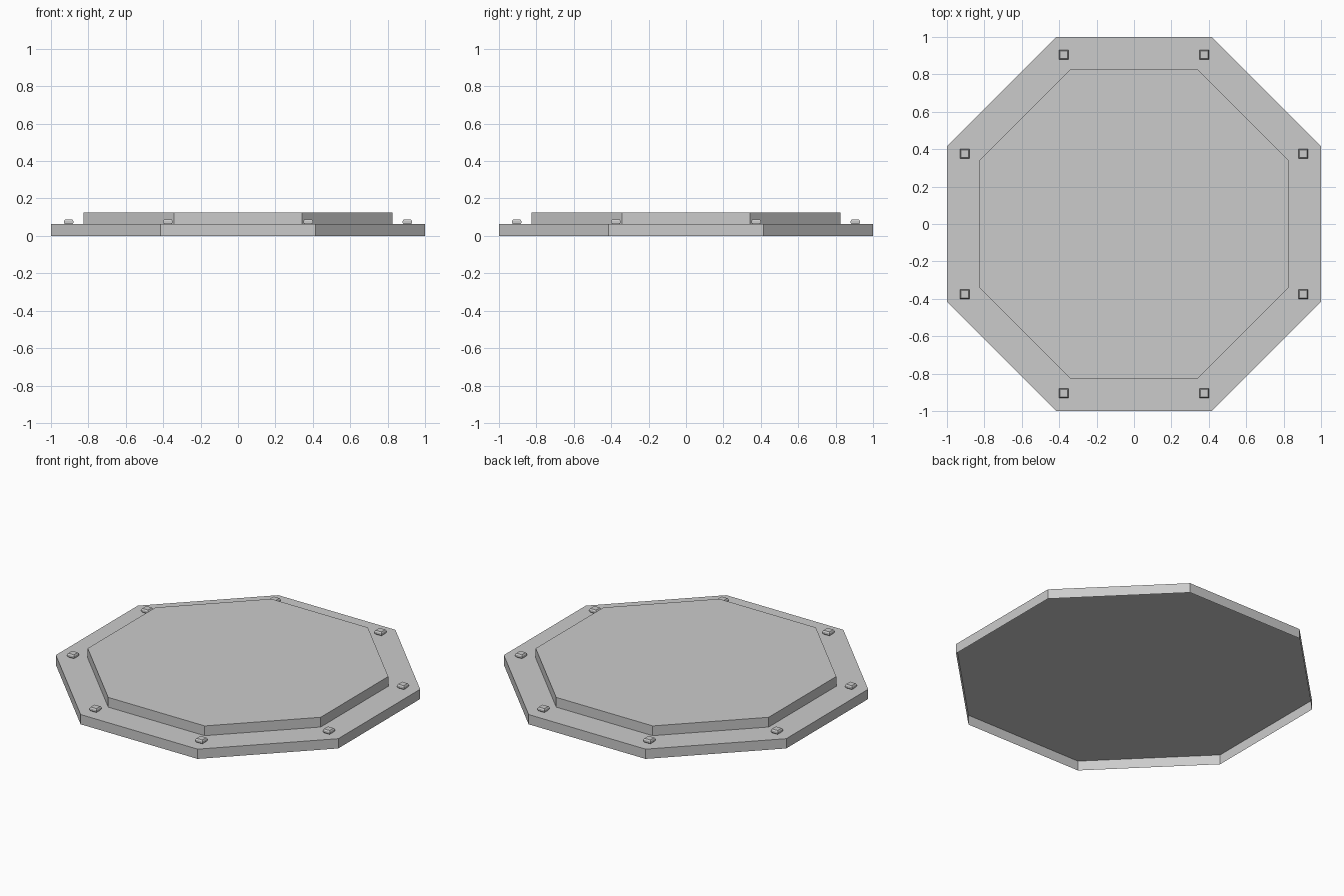
import bpy
import bmesh
import math

if "Cube" in bpy.data.objects:
    bpy.data.objects.remove(bpy.data.objects["Cube"])

SIDES = 8
HALF_STEP = math.pi / SIDES


def open_stack(name, sides, profile, x=0.0, y=0.0):
    """Polygonal shell from (apothem, height) rings, capped on top and open below."""
    bm = bmesh.new()
    half = math.pi / sides
    rings = []
    for apothem, z in profile:
        r = apothem / math.cos(half)
        rings.append([bm.verts.new((r * math.cos(half * (2 * k + 1)),
                                    r * math.sin(half * (2 * k + 1)), z))
                      for k in range(sides)])
    for low, high in zip(rings, rings[1:]):
        for k in range(sides):
            n = (k + 1) % sides
            bm.faces.new((low[k], low[n], high[n], high[k]))
    bm.faces.new(rings[-1])
    mesh = bpy.data.meshes.new(name)
    bm.to_mesh(mesh)
    bm.free()
    ob = bpy.data.objects.new(name, mesh)
    ob.location = (x, y, 0)
    bpy.context.collection.objects.link(ob)


# Two stacked octagonal plates, hollow underneath
open_stack("base_plate", SIDES, [(1.0, 0.0), (1.0, 0.0625)])
open_stack("raised_platform", SIDES, [(0.825, 0.0625), (0.825, 0.125)])

# Square bolt heads with chamfered rims, one near each corner of the base plate
BOLT = [(0.020, 0.0625), (0.025, 0.070), (0.025, 0.080), (0.020, 0.0875)]
for i in range(SIDES):
    a = HALF_STEP + i * 2 * HALF_STEP
    open_stack(f"bolt_{i + 1}", 4, BOLT, 0.98 * math.cos(a), 0.98 * math.sin(a))
